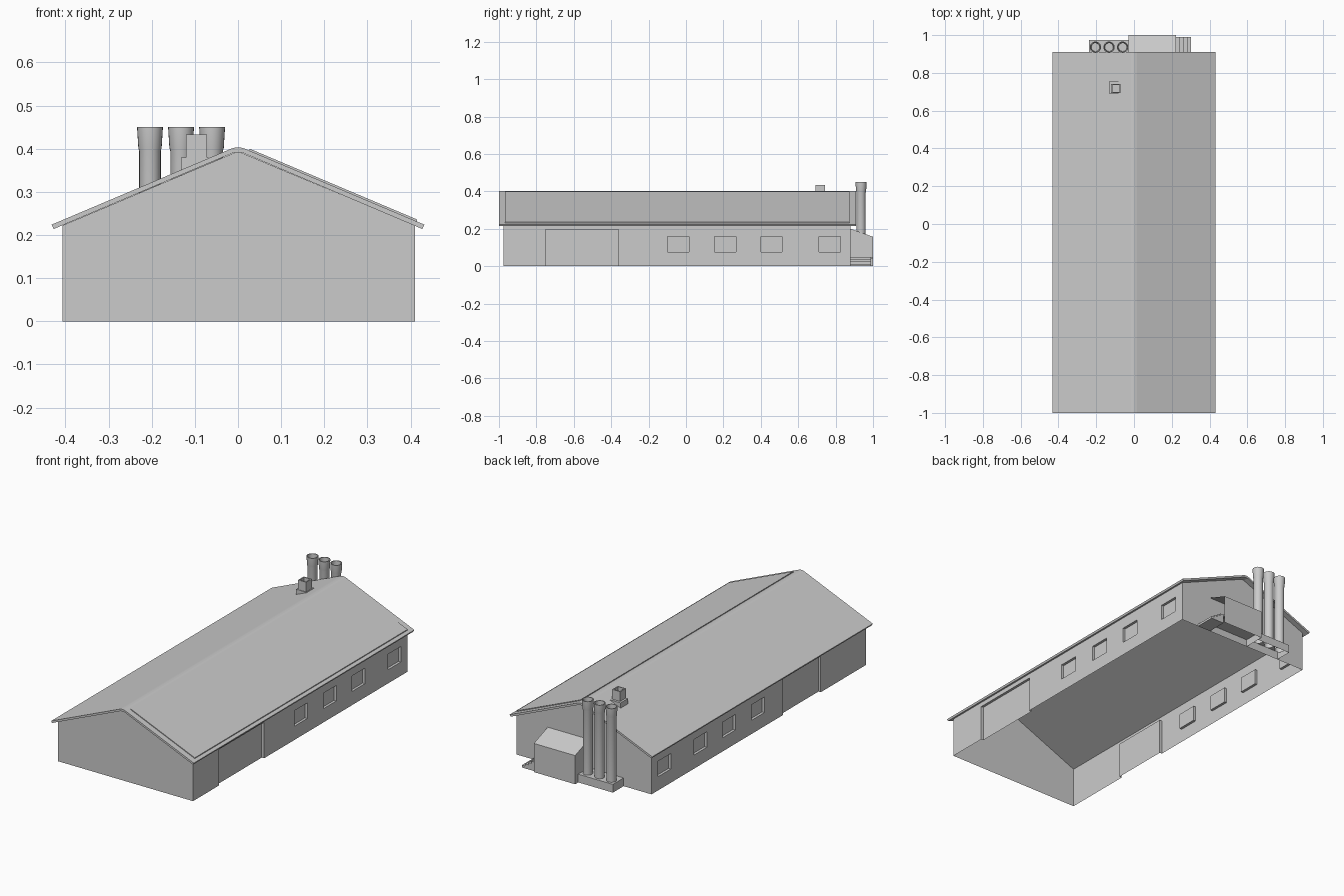
import bpy, bmesh, math

if "Cube" in bpy.data.objects:
    bpy.data.objects.remove(bpy.data.objects["Cube"])


def make(name, verts, faces):
    me = bpy.data.meshes.new(name)
    me.from_pydata(verts, [], faces)
    bm = bmesh.new()
    bm.from_mesh(me)
    bmesh.ops.remove_doubles(bm, verts=bm.verts, dist=1e-5)
    bmesh.ops.recalc_face_normals(bm, faces=bm.faces)
    bm.to_mesh(me)
    bm.free()
    ob = bpy.data.objects.new(name, me)
    bpy.context.collection.objects.link(ob)
    return ob


def prism(name, pts, a, b, axis='y', skip=()):
    """Extrude a profile along y (xz points) or x (yz points); skip = edge numbers or 'a'/'b' caps."""
    n = len(pts)
    put = (lambda p, t: (p[0], t, p[1])) if axis == 'y' else (lambda p, t: (t, p[0], p[1]))
    verts = [put(p, a) for p in pts] + [put(p, b) for p in pts]
    faces = [(i, (i + 1) % n, (i + 1) % n + n, i + n) for i in range(n) if i not in skip]
    if 'a' not in skip:
        faces.append(tuple(range(n)))
    if 'b' not in skip:
        faces.append(tuple(range(n, 2 * n)))
    return make(name, verts, faces)


def box(name, x0, x1, y0, y1, z0, z1, skip=()):
    # edge 0 is the underside, edge 2 the top
    return prism(name, [(x0, z0), (x1, z0), (x1, z1), (x0, z1)], y0, y1, 'y', skip)


def recessed_wall(name, x, holes, depth, top=0.222):
    """Thin wall with recessed windows and a door."""
    ys = sorted({Y0, Y1, *[h[0] for h in holes], *[h[1] for h in holes]})
    zs = sorted({0, top, *[h[2] for h in holes], *[h[3] for h in holes]})
    verts, faces = [], []

    def quad(*q):
        faces.append(tuple(range(len(verts), len(verts) + 4)))
        verts.extend(q)

    for a, b in zip(ys, ys[1:]):
        for c, d in zip(zs, zs[1:]):
            my, mz = (a + b) / 2, (c + d) / 2
            if not any(h[0] < my < h[1] and h[2] < mz < h[3] for h in holes):
                quad((x, a, c), (x, b, c), (x, b, d), (x, a, d))
    xi = x - math.copysign(depth, x)
    for a, b, c, d in holes:
        ring = [(a, c), (b, c), (b, d), (a, d)]
        quad(*[(xi, *p) for p in ring])
        for i in range(4):
            p, q = ring[i], ring[(i + 1) % 4]
            if p[1] == q[1] == 0:
                continue
            quad((x, *p), (x, *q), (xi, *q), (xi, *p))
    return make(name, verts, faces)


# Hall: open-bottomed shell with recessed windows and doors
Y0, Y1 = -0.975, 0.88
XL, XR = -0.407, 0.41
windows = [(y, y + 0.113, 0.075, 0.16) for y in (-0.098, 0.153, 0.4, 0.712)]
recessed_wall("right_wall", XR, windows + [(-0.75, -0.36, 0, 0.197)], 0.014)
recessed_wall("left_wall", XL, windows + [(-0.585, -0.26, 0, 0.197)], 0.014)
for name, y in (("front_gable", Y0), ("back_gable", Y1)):
    make(name, [(XL, y, 0), (XR, y, 0), (XR, y, 0.222), (0, y, 0.394), (XL, y, 0.222)],
         [(0, 1, 2, 3, 4)])

# Roof slab with softened ridge, and raised sheet on the right slope
prism("roof", [(-0.432, 0.224), (-0.016, 0.4), (-0.006, 0.403), (0.006, 0.403), (0.016, 0.4),
               (0.432, 0.224), (0.427, 0.214), (0.01, 0.391), (-0.01, 0.391), (-0.427, 0.214)],
      -1.0, 0.91)
prism("roof_sheet", [(0.027, 0.393), (0.027, 0.4), (0.415, 0.236), (0.415, 0.229)], -0.967, 0.875)


def cup(name, x0, x1, y0, y1, z0, z1, t, depth):
    """Square vent with a sunken top."""
    outer = [(x0, y0), (x1, y0), (x1, y1), (x0, y1)]
    inner = [(x0 + t, y0 + t), (x1 - t, y0 + t), (x1 - t, y1 - t), (x0 + t, y1 - t)]
    rings = [(outer, z0), (outer, z1), (inner, z1), (inner, z1 - depth)]
    verts = [(*p, z) for r, z in rings for p in r]
    faces = [(k * 4 + i, k * 4 + (i + 1) % 4, k * 4 + 4 + (i + 1) % 4, k * 4 + 4 + i)
             for k in range(3) for i in range(4)]
    return make(name, verts, faces + [(12, 13, 14, 15)])


# Roof vent
box("vent_base", -0.132, -0.068, 0.69, 0.755, 0.33, 0.38)
cup("vent_top", -0.121, -0.072, 0.693, 0.742, 0.375, 0.433, 0.006, 0.03)

# Three chimneys with flared heads on a low open-bottomed plinth
box("chimney_plinth", -0.238, -0.028, Y1, 0.973, 0, 0.045, skip=(0,))
SIDES = 24
profile = [(0.025, 0.02), (0.025, 0.395), (0.027, 0.402), (0.03, 0.45), (0.025, 0.45), (0.022, 0.39)]
for k, cx in enumerate((-0.204, -0.132, -0.06)):
    verts = [(cx + r * math.cos(2 * math.pi * i / SIDES), 0.936 + r * math.sin(2 * math.pi * i / SIDES), z)
             for r, z in profile for i in range(SIDES)]
    faces = [(j * SIDES + i, j * SIDES + (i + 1) % SIDES,
              (j + 1) * SIDES + (i + 1) % SIDES, (j + 1) * SIDES + i)
             for j in range(len(profile) - 1) for i in range(SIDES)]
    faces.append(tuple(range((len(profile) - 1) * SIDES, len(profile) * SIDES)))
    ob = make(f"chimney_{k + 1}", verts, faces)
    bpy.context.view_layer.objects.active = ob
    bpy.ops.object.select_all(action='DESELECT')
    ob.select_set(True)
    bpy.ops.object.shade_smooth_by_angle(angle=math.radians(30))

# Rear porch: sloped roof, open towards the steps, raised floor
prism("porch", [(Y1, 0), (1.0, 0), (1.0, 0.157), (Y1, 0.2)], -0.028, 0.222, 'x', skip=(0, 3, 'b'))
box("porch_floor", -0.028, 0.222, Y1, 1.0, 0.04, 0.05)

# Steps climbing to the porch
steps = [(0.222, 0), (0.302, 0)]
for i in range(4):
    x = 0.302 - i * 0.02
    steps += [(x, (i + 1) * 0.0125), (x - 0.02, (i + 1) * 0.0125)]
prism("porch_steps", steps, Y1, 0.99)
